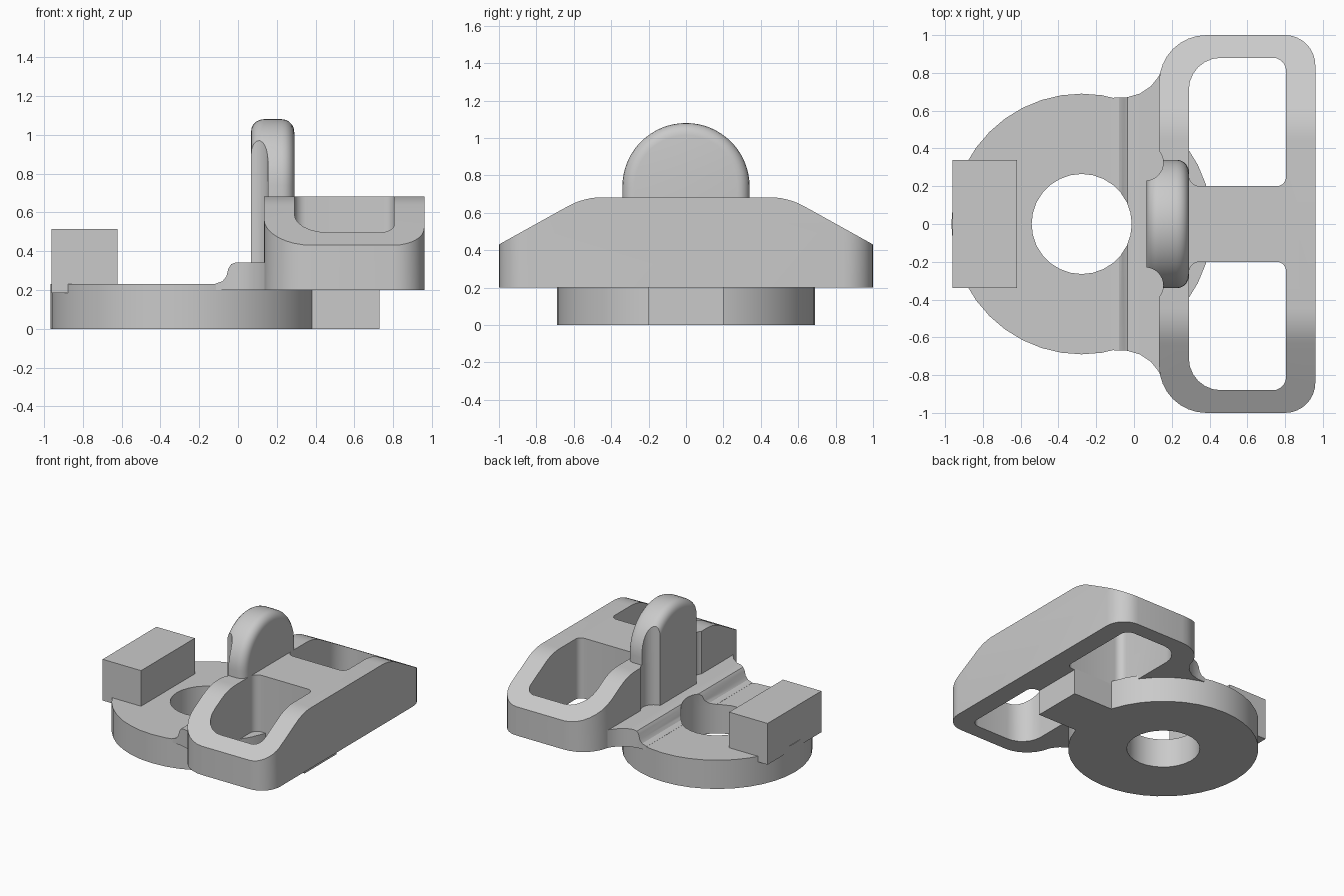
import bpy, bmesh, math
from mathutils import Vector

if "Cube" in bpy.data.objects:
    bpy.data.objects.remove(bpy.data.objects["Cube"], do_unlink=True)

grey = bpy.data.materials.new("plain grey")
grey.use_nodes = True
tone = (0.59, 0.59, 0.59, 1)
grey.diffuse_color = tone
grey.node_tree.nodes["Principled BSDF"].inputs["Base Color"].default_value = tone


def fillet(corners, steps=6):
    """Round each (x, y, radius) corner of a closed convex outline."""
    out = []
    for i, (x, y, r) in enumerate(corners):
        p = Vector((x, y))
        if r == 0:
            out.append(p)
            continue
        u = (Vector(corners[i - 1][:2]) - p).normalized()
        v = (Vector(corners[(i + 1) % len(corners)][:2]) - p).normalized()
        half = u.angle(v) / 2
        c = p + (u + v).normalized() * r / math.sin(half)
        t = r / math.tan(half)
        start, end = p + u * t - c, p + v * t - c
        a0 = math.atan2(start.y, start.x)
        turn = math.remainder(math.atan2(end.y, end.x) - a0, math.tau)
        for k in range(steps + 1):
            a = a0 + turn * k / steps
            out.append(c + r * Vector((math.cos(a), math.sin(a))))
    return out


def circle(cx, cy, r, n=32):
    return [(cx + r * math.cos(math.tau * k / n), cy + r * math.sin(math.tau * k / n)) for k in range(n)]


def prism(name, outline, lo, hi, axis="z"):
    """Extrude an outline along z (xy), y (xz) or x (yz)."""
    place = {"z": lambda p, d: (p[0], p[1], d),
             "y": lambda p, d: (p[0], d, p[1]),
             "x": lambda p, d: (d, p[0], p[1])}[axis]
    bm = bmesh.new()
    face = bm.faces.new([bm.verts.new(place(p, lo)) for p in outline])
    top = bmesh.ops.extrude_face_region(bm, geom=[face])["geom"]
    shift = Vector(place((0, 0), hi - lo))
    bmesh.ops.translate(bm, verts=[g for g in top if isinstance(g, bmesh.types.BMVert)], vec=shift)
    bmesh.ops.recalc_face_normals(bm, faces=bm.faces)
    mesh = bpy.data.meshes.new(name)
    bm.to_mesh(mesh)
    bm.free()
    mesh.materials.append(grey)
    ob = bpy.data.objects.new(name, mesh)
    bpy.context.collection.objects.link(ob)
    return ob


def select(ob):
    bpy.ops.object.select_all(action="DESELECT")
    ob.select_set(True)
    bpy.context.view_layer.objects.active = ob


def combine(ob, tool, operation="DIFFERENCE"):
    select(ob)
    mod = ob.modifiers.new("cut", "BOOLEAN")
    mod.operation, mod.solver, mod.object = operation, "EXACT", tool
    bpy.ops.object.modifier_apply(modifier=mod.name)
    bpy.data.objects.remove(tool, do_unlink=True)


def bore():
    return prism("bore", circle(-0.277, 0, 0.265, 28), -1, 1)


def rect(x0, x1, y0, y1):
    return [(x0, y0), (x1, y0), (x1, y1), (x0, y1)]


# Round base with its bore, the tongue below and the rear block
base = prism("base_disc", circle(-0.277, 0, 0.69, 40), 0, 0.23)
combine(base, bore())
tongue = prism("tongue", rect(0.3, 0.73, -0.2, 0.2), 0, 0.21)
block = prism("end_block", rect(-0.96, -0.62, -0.34, 0.34), 0.185, 0.515)

# Stepped deck that flares out into the frame
side = [(-0.12, 0.668), (-0.04, 0.67), (0.03, 0.69), (0.09, 0.73), (0.13, 0.78), (0.16, 0.85), (0.28, 0.85)]
deck = prism("stepped_deck", side + [(x, -y) for x, y in reversed(side)], 0.2, 0.5)
step = [(-0.12, 0.1), (-0.12, 0.231), (-0.08, 0.245), (-0.06, 0.27), (-0.05, 0.31),
        (-0.035, 0.333), (-0.01, 0.342), (0.4, 0.342), (0.4, 0.1)]
combine(deck, prism("step", step, -1, 1, "y"), "INTERSECT")
combine(deck, bore())

# Frame: rounded outline, sloped ends and two windows
frame = prism("window_frame", fillet([(0.133, -1, 0.25), (0.96, -1, 0.16), (0.96, 1, 0.16), (0.133, 1, 0.25)], 8), 0.2, 0.9)
slope = fillet([(-1.1, 0.1, 0), (1.1, 0.1, 0), (1.1, 0.375, 0), (0.545, 0.683, 0.38),
                (-0.545, 0.683, 0.38), (-1.1, 0.375, 0)])
combine(frame, prism("slope", slope, 0, 1.2, "x"), "INTERSECT")
for s in (1, -1):
    window = fillet([(0.29, 0.2 * s, 0.06), (0.805, 0.2 * s, 0.05), (0.805, 0.88 * s, 0.07), (0.29, 0.88 * s, 0.17)])
    combine(frame, prism("window", window, 0, 1))

# Upright knob with a rounded rim
arch = [(0.34 * math.cos(math.pi * k / 32), 0.74 + 0.34 * math.sin(math.pi * k / 32)) for k in range(33)]
knob = prism("upright_knob", arch + [(-0.34, 0.22), (0.34, 0.22)], 0.067, 0.29, "x")
bevel = knob.modifiers.new("rim", "BEVEL")
bevel.width, bevel.segments, bevel.limit_method, bevel.angle_limit = 0.065, 5, "ANGLE", math.radians(50)
select(knob)
bpy.ops.object.modifier_apply(modifier=bevel.name)

# Upright grooves on both sides of the knob, also relieving the frame
for ob in (knob, frame):
    for s in (1, -1):
        combine(ob, prism("groove", circle(0.06, 0.325 * s, 0.095), 0.342, 1.3))

for ob in (base, tongue, block, deck, frame, knob):
    select(ob)
    bpy.ops.object.shade_smooth_by_angle(angle=math.radians(30))
